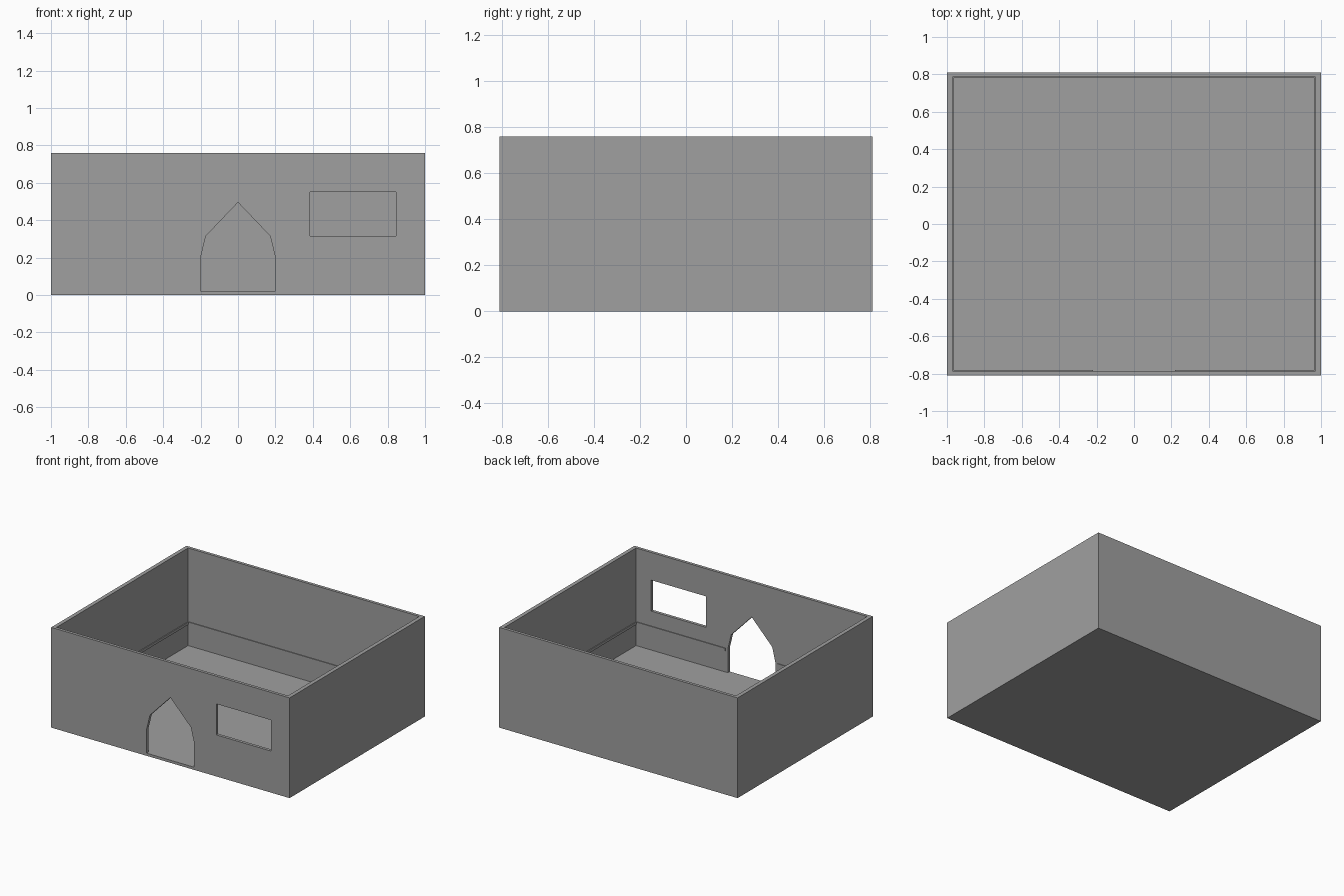
import bpy
import bmesh

if "Cube" in bpy.data.objects:
    bpy.data.objects.remove(bpy.data.objects["Cube"], do_unlink=True)

HX, HY, HEIGHT = 1.0, 0.81, 0.76      # outer half sizes and height
IX, IY, FLOOR = 0.97, 0.787, 0.02     # inner half sizes and floor level
RAIL_LOW, RAIL_HIGH, RAIL_DEPTH = 0.182, 0.202, 0.006

grey = bpy.data.materials.new("plain grey")
grey.use_nodes = True
colour = (0.35, 0.35, 0.35, 1)
grey.diffuse_color = colour
grey.node_tree.nodes["Principled BSDF"].inputs["Base Color"].default_value = colour


def prism(name, outline, y0, y1):
    """Extrude an outline of (x, z) points from y0 to y1."""
    bm = bmesh.new()
    face = bm.faces.new([bm.verts.new((x, y0, z)) for x, z in outline])
    moved = bmesh.ops.extrude_face_region(bm, geom=[face])["geom"]
    verts = [v for v in moved if isinstance(v, bmesh.types.BMVert)]
    bmesh.ops.translate(bm, verts=verts, vec=(0, y1 - y0, 0))
    bmesh.ops.recalc_face_normals(bm, faces=bm.faces)
    mesh = bpy.data.meshes.new(name)
    bm.to_mesh(mesh)
    bm.free()
    mesh.materials.append(grey)
    obj = bpy.data.objects.new(name, mesh)
    bpy.context.collection.objects.link(obj)
    return obj


def box(name, x0, x1, y0, y1, z0, z1):
    return prism(name, [(x0, z0), (x1, z0), (x1, z1), (x0, z1)], y0, y1)


# Open room: floor slab and four thin walls
room = box("room_walls_and_floor", -HX, HX, -HY, HY, 0, HEIGHT)

# Cutters for the cavity, pointed doorway and window
right_edge = [(0.2, FLOOR), (0.2, 0.2), (0.172, 0.315)]
left_edge = [(-x, z) for x, z in reversed(right_edge)]
cutters = [
    box("cavity_cutter", -IX, IX, -IY, IY, FLOOR, HEIGHT + 0.2),
    prism("doorway_cutter", right_edge + [(0, 0.495)] + left_edge, -HY - 0.1, -IY + 0.1),
    box("window_cutter", 0.385, 0.845, -HY - 0.1, -IY + 0.1, 0.315, 0.55),
]
for cutter in cutters:
    cut = room.modifiers.new(cutter.name, "BOOLEAN")
    cut.operation = "DIFFERENCE"
    cut.solver = "EXACT"
    cut.object = cutter

# Bake the cuts, then drop the cutters
graph = bpy.context.evaluated_depsgraph_get()
mesh = bpy.data.meshes.new_from_object(room.evaluated_get(graph))
room.modifiers.clear()
room.data = mesh
for cutter in cutters:
    bpy.data.objects.remove(cutter, do_unlink=True)

# Slim rail around the inside of the walls, broken at the doorway
d = RAIL_DEPTH
for name, x0, x1, y0, y1 in [
    ("back_rail", -IX, IX, IY - d, IY),
    ("left_rail", IX - d, IX, -IY, IY - d),
    ("right_rail", -IX, -IX + d, -IY, IY - d),
    ("front_left_rail", 0.22, IX - d, -IY, -IY + d),
    ("front_right_rail", -IX + d, -0.22, -IY, -IY + d),
]:
    box(name, x0, x1, y0, y1, RAIL_LOW, RAIL_HIGH)
